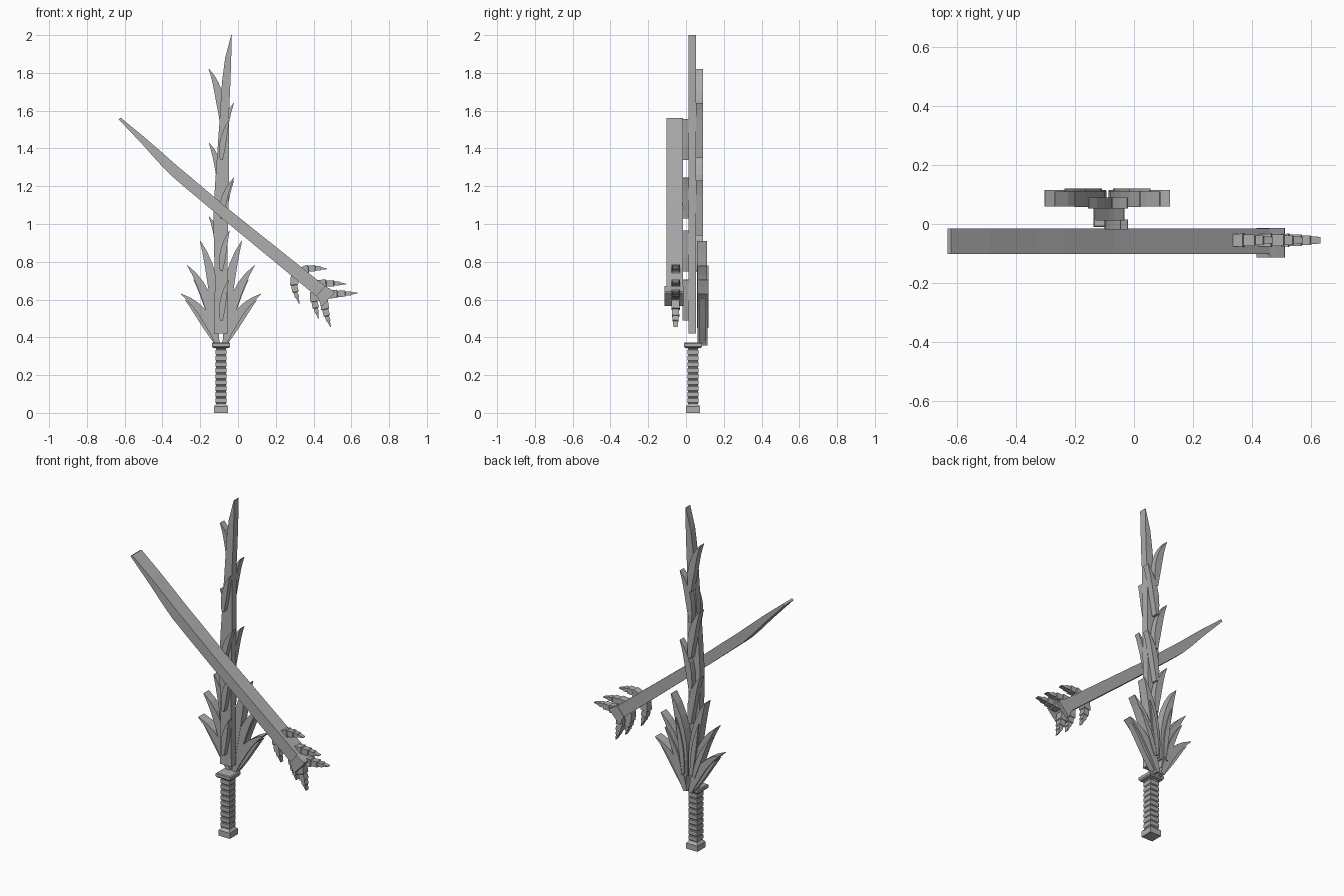
import bpy, bmesh
from mathutils import Vector

grey = bpy.data.materials.new("grey")
grey.diffuse_color = (0.42, 0.42, 0.42, 1)
CX, CY = -0.09, 0.037          # axis of the upright sword


def finish(name, bm):
    bmesh.ops.recalc_face_normals(bm, faces=bm.faces)
    me = bpy.data.meshes.new(name)
    bm.to_mesh(me)
    bm.free()
    me.materials.append(grey)
    ob = bpy.data.objects.new(name, me)
    bpy.context.collection.objects.link(ob)
    return ob


def skin(name, rings):
    """Join four-cornered rings into a closed solid."""
    bm = bmesh.new()
    vs = [[bm.verts.new(p) for p in r] for r in rings]
    for a, b in zip(vs, vs[1:]):
        for i in range(4):
            j = (i + 1) % 4
            bm.faces.new((a[i], a[j], b[j], b[i]))
    bm.faces.new(vs[0])
    bm.faces.new(vs[-1])
    return finish(name, bm)


def prism(name, pairs, y0, y1):
    """Strip of (left, right) xz pairs with thickness in y."""
    return skin(name, [((l[0], y0, l[1]), (r[0], y0, r[1]),
                        (r[0], y1, r[1]), (l[0], y1, l[1])) for l, r in pairs])


def leaf(name, base, ctrl, tip, width, y0, y1, mirror=False):
    """Curved pointed leaf along a quadratic path."""
    a, b, c = Vector(base), Vector(ctrl), Vector(tip)
    prof = (0.45, 0.8, 1.0, 0.95, 0.75, 0.45, 0.06)
    pairs = []
    for i, w in enumerate(prof):
        t = i / (len(prof) - 1)
        p = a * (1 - t) ** 2 + b * 2 * t * (1 - t) + c * t * t
        d = ((b - a) * (1 - t) + (c - b) * t).normalized()
        n = Vector((-d.y, d.x)) * w * width / 2
        l, r = p + n, p - n
        if mirror:
            l.x, r.x = 2 * CX - l.x, 2 * CX - r.x
        pairs.append((l, r))
    return prism(name, pairs, y0, y1)


# Square handle with pommel, ridged grip and guard
prof = [(0, 0.037), (0.033, 0.037), (0.045, 0.028)]
for i in range(9):
    z = 0.05 + i * 0.032
    prof += [(z, 0.026), (z + 0.004, 0.029), (z + 0.026, 0.029), (z + 0.03, 0.026)]
prof += [(0.342, 0.028), (0.345, 0.043), (0.352, 0.048), (0.368, 0.048), (0.372, 0.043)]
skin("handle", [[(CX + sx * h, CY + sy * h, z)
                 for sx, sy in ((-1, -1), (1, -1), (1, 1), (-1, 1))] for z, h in prof])

# Upright blade
rows = [(0.42, -0.127, -0.052), (0.7, -0.122, -0.055), (0.9, -0.128, -0.055),
        (1.05, -0.13, -0.052), (1.2, -0.122, -0.048), (1.4, -0.108, -0.048),
        (1.6, -0.094, -0.047), (1.75, -0.085, -0.04), (1.88, -0.068, -0.036),
        (2.0, -0.036, -0.033)]
prism("upright_blade", [((l, z), (r, z)) for z, l, r in rows], 0.012, 0.054)

# Thin leaves lying on the front of the blade
for z0, tx in ((0.49, -0.05), (0.75, -0.045), (1.03, -0.022), (1.34, -0.045)):
    leaf("front_blade_leaf", (-0.088, z0), (-0.085, z0 + 0.12), (tx, z0 + 0.215),
         0.034, -0.018, 0.016)

# Barbs behind the blade
for tz in (1.82, 1.43, 1.04):
    leaf("left_barb", (-0.085, tz - 0.29), (-0.09, tz - 0.1), (-0.154, tz), 0.042, 0.052, 0.09)
for tz in (1.64, 1.23):
    leaf("right_barb", (-0.09, tz - 0.29), (-0.083, tz - 0.1), (-0.022, tz), 0.038, 0.052, 0.09)

# Leaf fan above the guard, mirrored around the handle
fan = [((-0.105, 0.36), (-0.16, 0.55), (-0.302, 0.63), 0.05, 0.06, 0.115),
       ((-0.12, 0.37), (-0.19, 0.5), (-0.28, 0.60), 0.03, 0.07, 0.105),
       ((-0.112, 0.40), (-0.155, 0.66), (-0.268, 0.78), 0.052, 0.06, 0.11),
       ((-0.13, 0.45), (-0.165, 0.6), (-0.235, 0.705), 0.03, 0.07, 0.12),
       ((-0.108, 0.45), (-0.125, 0.75), (-0.20, 0.91), 0.055, 0.058, 0.112),
       ((-0.115, 0.46), (-0.13, 0.65), (-0.165, 0.78), 0.03, 0.08, 0.12)]
for m in (False, True):
    for args in fan:
        leaf("fan_leaf_" + ("right" if m else "left"), *args, mirror=m)

# Diagonal blade and its flared foot
prism("diagonal_blade", [((-0.632, 1.555), (-0.62, 1.562)), ((-0.5, 1.415), (-0.49, 1.455)),
                         ((-0.42, 1.325), (-0.395, 1.372)), ((-0.36, 1.262), (-0.325, 1.31)),
                         ((-0.27, 1.185), (-0.235, 1.235)), ((-0.115, 1.055), (-0.07, 1.095)),
                         ((0.43, 0.605), (0.475, 0.66))], -0.102, -0.015)
prism("diagonal_blade_foot", [((0.415, 0.618), (0.46, 0.672)), ((0.428, 0.60), (0.485, 0.658)),
                              ((0.438, 0.568), (0.51, 0.643)), ((0.445, 0.565), (0.512, 0.636))],
      -0.113, -0.013)

# Jointed claws around the foot
claws = [((0.32, 0.745), (0.37, 0.775), (0.47, 0.762)), ((0.40, 0.68), (0.47, 0.69), (0.572, 0.682)),
         ((0.46, 0.625), (0.53, 0.632), (0.632, 0.634)), ((0.30, 0.73), (0.285, 0.68), (0.325, 0.578)),
         ((0.40, 0.64), (0.40, 0.59), (0.426, 0.50)), ((0.455, 0.60), (0.455, 0.55), (0.49, 0.455))]
steps = [(0, 0.02), (0.42, 0.022), (0.44, 0.016), (0.66, 0.017), (0.68, 0.011),
         (0.82, 0.011), (0.84, 0.007), (1, 0.002)]
for a, b, c in claws:
    a, b, c = Vector(a), Vector(b), Vector(c)
    rings = []
    for t, w in steps:
        p = a * (1 - t) ** 2 + b * 2 * t * (1 - t) + c * t * t
        d = ((b - a) * (1 - t) + (c - b) * t).normalized()
        n = Vector((-d.y, d.x)) * w
        h = 0.01 + w * 0.55
        l, r = p + n, p - n
        rings.append([(l.x, -0.055 - h, l.y), (r.x, -0.055 - h, r.y),
                      (r.x, -0.055 + h, r.y), (l.x, -0.055 + h, l.y)])
    skin("claw", rings)
